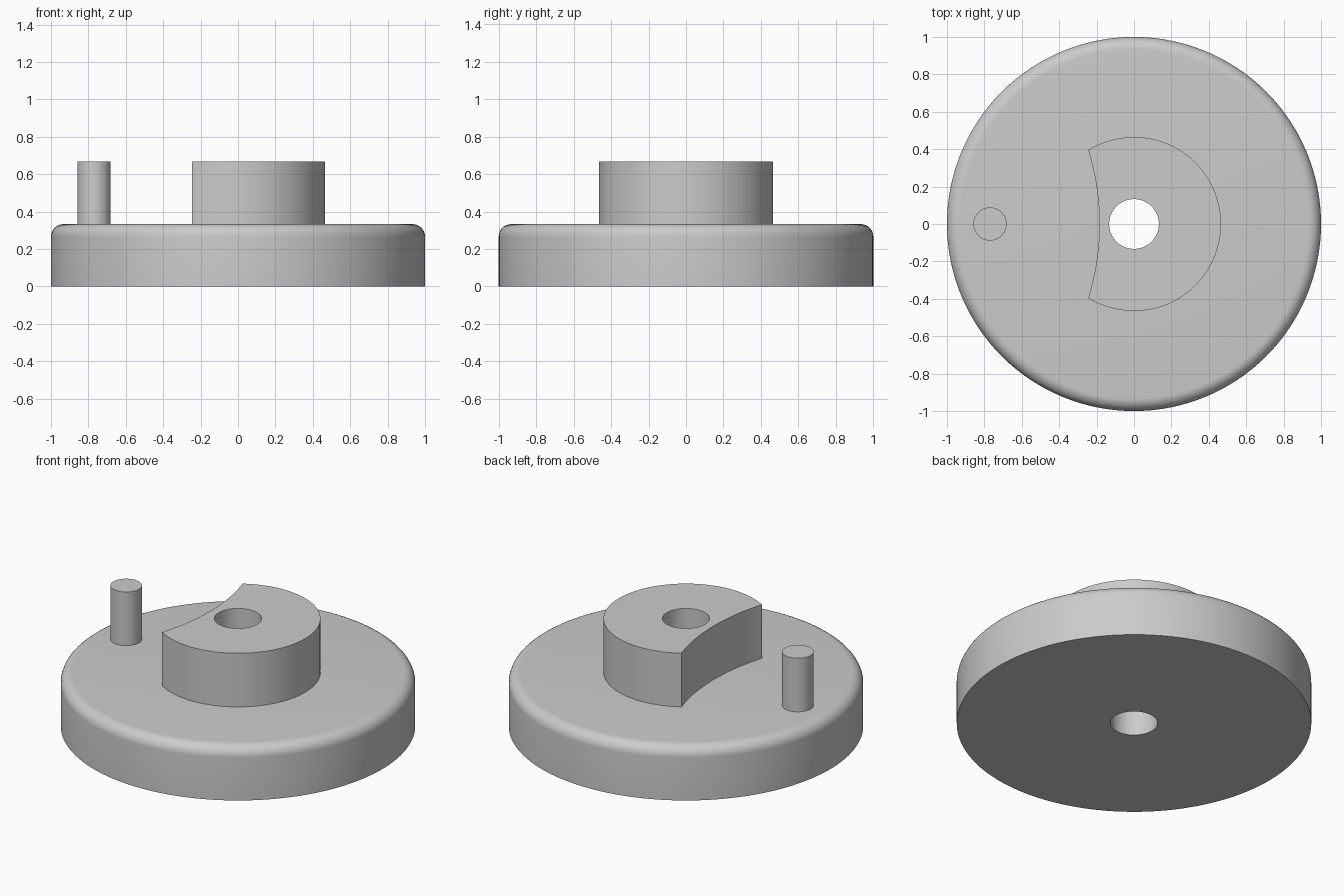
import bpy
import bmesh
from math import sin, cos, pi, atan2, asin, sqrt, radians

cube = bpy.data.objects.get("Cube")
if cube:
    bpy.data.objects.remove(cube, do_unlink=True)

# Sizes
BASE_TOP, TOP = 0.333, 0.667
BORE, HUB_R, FILLET = 0.133, 0.465, 0.067
ARC_R, ARC_X = 1.33, -1.515      # relief arc cut into the hub
SEGS = 128

grey = bpy.data.materials.new("plain grey")
grey.use_nodes = True
colour = (0.6, 0.6, 0.6, 1)
grey.diffuse_color = colour
grey.node_tree.nodes["Principled BSDF"].inputs["Base Color"].default_value = colour


def circle(r, n=SEGS):
    return [(r * cos(2 * pi * i / n), r * sin(2 * pi * i / n)) for i in range(n)]


def skin(name, loops, closed=False, caps=False, location=(0, 0, 0)):
    """Join a series of (outline, z) loops with quads."""
    bm = bmesh.new()
    rings = [[bm.verts.new((x, y, z)) for x, y in outline] for outline, z in loops]
    pairs = list(zip(rings, rings[1:]))
    if closed:
        pairs.append((rings[-1], rings[0]))
    for a, b in pairs:
        n = len(a)
        for i in range(n):
            j = (i + 1) % n
            bm.faces.new((a[i], a[j], b[j], b[i]))
    if caps:
        bm.faces.new(rings[0][::-1])
        bm.faces.new(rings[-1])
    bmesh.ops.recalc_face_normals(bm, faces=bm.faces)
    mesh = bpy.data.meshes.new(name)
    bm.to_mesh(mesh)
    bm.free()
    mesh.materials.append(grey)
    obj = bpy.data.objects.new(name, mesh)
    obj.location = location
    bpy.context.collection.objects.link(obj)
    bpy.ops.object.select_all(action="DESELECT")
    obj.select_set(True)
    bpy.context.view_layer.objects.active = obj
    bpy.ops.object.shade_smooth_by_angle(angle=radians(30))
    return obj


# Base disc with a rounded top rim and a through bore
rim = [(circle(1 - FILLET + FILLET * cos(t)), BASE_TOP - FILLET + FILLET * sin(t))
       for t in (pi / 2 * i / 8 for i in range(9))]
skin("base_disc", [(circle(BORE), 0), (circle(1), 0)] + rim
     + [(circle(BORE), BASE_TOP)], closed=True)

# Hub outline: round outside, closed by the concave relief arc
corner_x = (HUB_R ** 2 - ARC_R ** 2 + ARC_X ** 2) / (2 * ARC_X)
corner_y = sqrt(HUB_R ** 2 - corner_x ** 2)
a = atan2(corner_y, corner_x)
b = asin(corner_y / ARC_R)
outer = [(HUB_R * cos(t), HUB_R * sin(t))
         for t in (-a + 2 * a * i / 96 for i in range(97))]
outer += [(ARC_X + ARC_R * cos(t), ARC_R * sin(t))
          for t in (b - 2 * b * i / 32 for i in range(1, 32))]
inner = [(BORE * cos(t), BORE * sin(t)) for t in (atan2(y, x) for x, y in outer)]
skin("locking_hub", [(inner, BASE_TOP), (inner, TOP), (outer, TOP), (outer, BASE_TOP)],
     closed=True)

# Drive pin
pin = circle(0.089, 48)
skin("drive_pin", [(pin, BASE_TOP), (pin, TOP)], caps=True, location=(-0.77, 0, 0))
